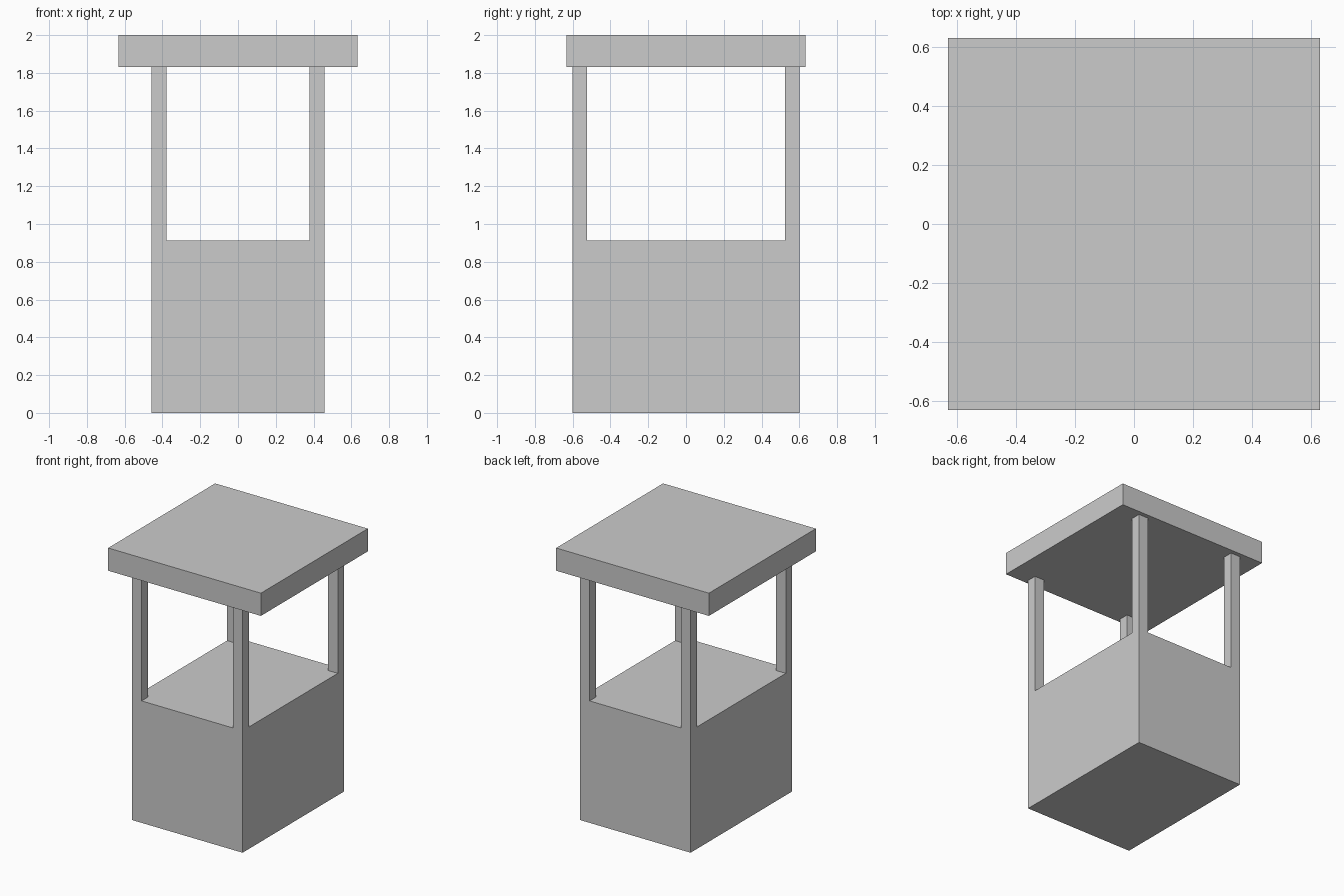
import bpy

if "Cube" in bpy.data.objects:
    bpy.data.objects.remove(bpy.data.objects["Cube"])

BODY_X, BODY_Y = 0.458, 0.60      # half sizes of the base
POST_X, POST_Y = 0.08, 0.075      # post thickness
ROOF = 0.632                      # half size of the square roof
COUNTER_Z, EAVE_Z, TOP_Z = 0.912, 1.83, 2.0


def box(name, lo, hi):
    """Axis-aligned box between two corners."""
    bpy.ops.mesh.primitive_cube_add(size=1, location=[(a + b) / 2 for a, b in zip(lo, hi)])
    obj = bpy.context.object
    obj.name = name
    obj.scale = [b - a for a, b in zip(lo, hi)]
    bpy.ops.object.transform_apply(location=False, rotation=False, scale=True)
    return obj


# Solid counter base
box("counter_base", (-BODY_X, -BODY_Y, 0), (BODY_X, BODY_Y, COUNTER_Z))

# Four corner posts
for side, sx in (("left", -1), ("right", 1)):
    for end, sy in (("front", -1), ("back", 1)):
        cx = sx * (BODY_X - POST_X / 2)
        cy = sy * (BODY_Y - POST_Y / 2)
        box(f"{end}_{side}_post",
            (cx - POST_X / 2, cy - POST_Y / 2, COUNTER_Z),
            (cx + POST_X / 2, cy + POST_Y / 2, EAVE_Z))

# Flat overhanging roof slab
box("roof", (-ROOF, -ROOF, EAVE_Z), (ROOF, ROOF, TOP_Z))
